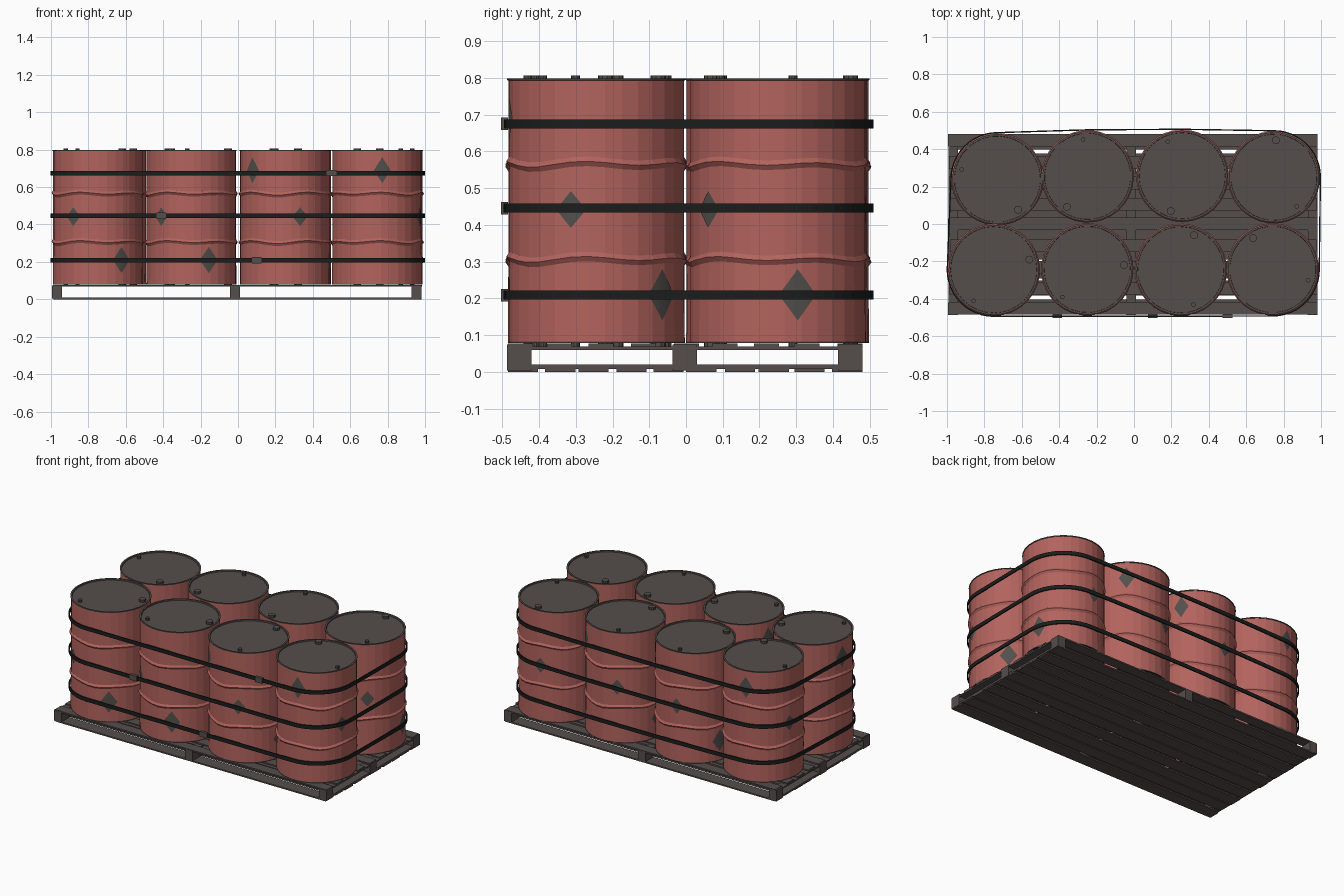
import bpy, bmesh, math, random
from mathutils import Vector, geometry

if "Cube" in bpy.data.objects:
    bpy.data.objects.remove(bpy.data.objects["Cube"])

random.seed(4)
SEG = 32


def mat(name, col):
    m = bpy.data.materials.new(name)
    m.diffuse_color = (*col, 1)
    m.use_nodes = True
    m.node_tree.nodes["Principled BSDF"].inputs["Base Color"].default_value = m.diffuse_color
    return m


RED = mat("barrel_red", (0.45, 0.125, 0.11))
GREY = mat("lid_and_pallet_grey", (0.09, 0.077, 0.07))
LABEL = mat("label_grey", (0.085, 0.081, 0.073))
BLACK = mat("strap_black", (0.011, 0.012, 0.012))


def finish(bm, name, mats):
    bmesh.ops.recalc_face_normals(bm, faces=bm.faces)
    me = bpy.data.meshes.new(name)
    bm.to_mesh(me)
    bm.free()
    for m in mats:
        me.materials.append(m)
    ob = bpy.data.objects.new(name, me)
    bpy.context.collection.objects.link(ob)
    return ob


def add_box(bm, x0, x1, y0, y1, z0, z1):
    vs = bmesh.ops.create_cube(bm, size=1)["verts"]
    for v in vs:
        v.co = Vector(((x0 + x1) / 2 + v.co.x * (x1 - x0),
                       (y0 + y1) / 2 + v.co.y * (y1 - y0),
                       (z0 + z1) / 2 + v.co.z * (z1 - z0)))


def polar(a, r, z):
    # angle measured from the front (-y) towards +x
    return Vector((math.sin(a) * r, -math.cos(a) * r, z))


def make_barrel():
    bm = bmesh.new()
    # profile: radius, height, wave amount, material of the band above
    prof = [(0.230, 0.085, 0, 1), (0.231, 0.078, 0, 1), (0.240, 0.078, 0, 1), (0.240, 0.083, 0, 0)]
    for z in (0.307, 0.566):
        prof += [(0.2385, z - 0.013, 1, 0), (0.247, z, 1, 0), (0.2385, z + 0.013, 1, 0)]
    prof += [(0.2385, 0.793, 0, 1), (0.2415, 0.794, 0, 1), (0.2415, 0.799, 0, 1),
             (0.231, 0.799, 0, 1), (0.230, 0.791, 0, 1)]
    rings = []
    for r, z, w, m in prof:
        ring = []
        for i in range(SEG):
            a = math.tau * i / SEG
            dz = w * 0.006 * (math.sin(5 * a + 1) + 0.5 * math.sin(3 * a))
            ring.append(bm.verts.new(polar(a, r, z + dz)))
        rings.append(ring)
    for k in range(len(rings) - 1):
        for i in range(SEG):
            j = (i + 1) % SEG
            f = bm.faces.new((rings[k][i], rings[k][j], rings[k + 1][j], rings[k + 1][i]))
            f.material_index = prof[k][3]
    for ring in (rings[0], rings[-1]):
        bm.faces.new(ring).material_index = 1
    # large and small bungs on both ends
    for ang, rad in ((0, 0.012), (139, 0.021)):
        for z in (0.797, 0.078):
            vs = bmesh.ops.create_cone(bm, cap_ends=True, segments=10, radius1=rad,
                                       radius2=rad, depth=0.02)["verts"]
            bmesh.ops.translate(bm, verts=vs, vec=polar(math.radians(ang), 0.198, z))
            for f in {f for v in vs for f in v.link_faces}:
                f.material_index = 1
    return finish(bm, "barrel", [RED, GREY])


def make_labels():
    # thin diamond plates bent around the drum: angle, height, half width, half height
    bm = bmesh.new()
    for ang, z, hw, hh in ((-66, 0.69, 0.045, 0.07), (0, 0.442, 0.043, 0.05),
                           (65, 0.21, 0.052, 0.07), (150, 0.442, 0.043, 0.05)):
        cols = []
        for k in range(-4, 5):
            u = k / 4
            a = math.radians(ang) + u * hw / 0.24
            h = hh * (1 - abs(u))
            zs = (z - h, z + h) if abs(k) < 4 else (z,)
            cols.append([bm.verts.new(polar(a, 0.2402, q)) for q in zs])
        for p, q in zip(cols, cols[1:]):
            bm.faces.new(p + q[::-1])
    return finish(bm, "barrel_labels", [LABEL])


# drums: x, y, turn in degrees
DRUMS = [(-0.75, -0.245, -33), (-0.25, -0.243, -42), (0.25, -0.245, 20), (0.742, -0.243, 73),
         (-0.73, 0.24, 255), (-0.248, 0.255, 187), (0.258, 0.258, 203), (0.748, 0.25, 38)]
barrel, labels = make_barrel(), make_labels()
for i, (x, y, turn) in enumerate(DRUMS):
    for src in (barrel, labels):
        ob = src
        if i:
            ob = bpy.data.objects.new(f"{src.name}_{i + 1}", src.data)
            bpy.context.collection.objects.link(ob)
        ob.location = (x, y, 0)
        ob.rotation_euler.z = math.radians(turn)

# straps: bands around the convex outline of all drums
pts, dirs = [], []
for x, y, t in DRUMS:
    for k in range(48):
        d = polar(math.tau * k / 48, 1, 0).to_2d()
        pts.append(Vector((x, y)) + d * 0.252)
        dirs.append(d)
hull = geometry.convex_hull_2d(pts)
STRAP_Z = (0.209, 0.446, 0.675)
bm = bmesh.new()
for zc in STRAP_Z:
    loop = []
    for i in hull:
        inner = pts[i] - dirs[i] * 0.007
        loop.append([bm.verts.new((p.x, p.y, zc + dz)) for p, dz in
                     ((inner, -0.012), (pts[i], -0.012), (pts[i], 0.012), (inner, 0.012))])
    for i in range(len(loop)):
        a, b = loop[i], loop[(i + 1) % len(loop)]
        for k in range(4):
            m = (k + 1) % 4
            bm.faces.new((a[k], a[m], b[m], b[k]))
finish(bm, "straps", [BLACK])

# strap buckles on the front
bm = bmesh.new()
for x, z in ((0.10, STRAP_Z[0]), (-0.41, STRAP_Z[1]), (0.50, STRAP_Z[2])):
    add_box(bm, x - 0.026, x + 0.026, -0.503, -0.484, z - 0.017, z + 0.017)
finish(bm, "strap_buckles", [GREY])

# pallet boards running lengthwise, top and bottom
bm = bmesh.new()
for count, width, z0 in ((9, 0.068, 0.068), (10, 0.082, 0.0)):
    for i in range(count):
        yc = -0.485 + width / 2 + (0.965 - width) * i / (count - 1)
        if 0 < i < count - 1:
            yc += random.uniform(-0.006, 0.006)
        e = random.uniform(0, 0.008)
        add_box(bm, -0.99 + e, 0.983 - e, yc - width / 2, yc + width / 2, z0, z0 + 0.009)
finish(bm, "pallet_boards", [GREY])

# pallet cross rails and blocks
bm = bmesh.new()
for x in (-0.967, -0.015, 0.955):
    for z0, z1 in ((0.008, 0.02), (0.06, 0.0685)):
        add_box(bm, x - 0.025, x + 0.025, -0.485, 0.48, z0, z1)
    for y in (-0.453, -0.003, 0.448):
        add_box(bm, x - 0.027, x + 0.027, y - 0.034, y + 0.033, 0.004, 0.074)
finish(bm, "pallet_blocks", [GREY])
